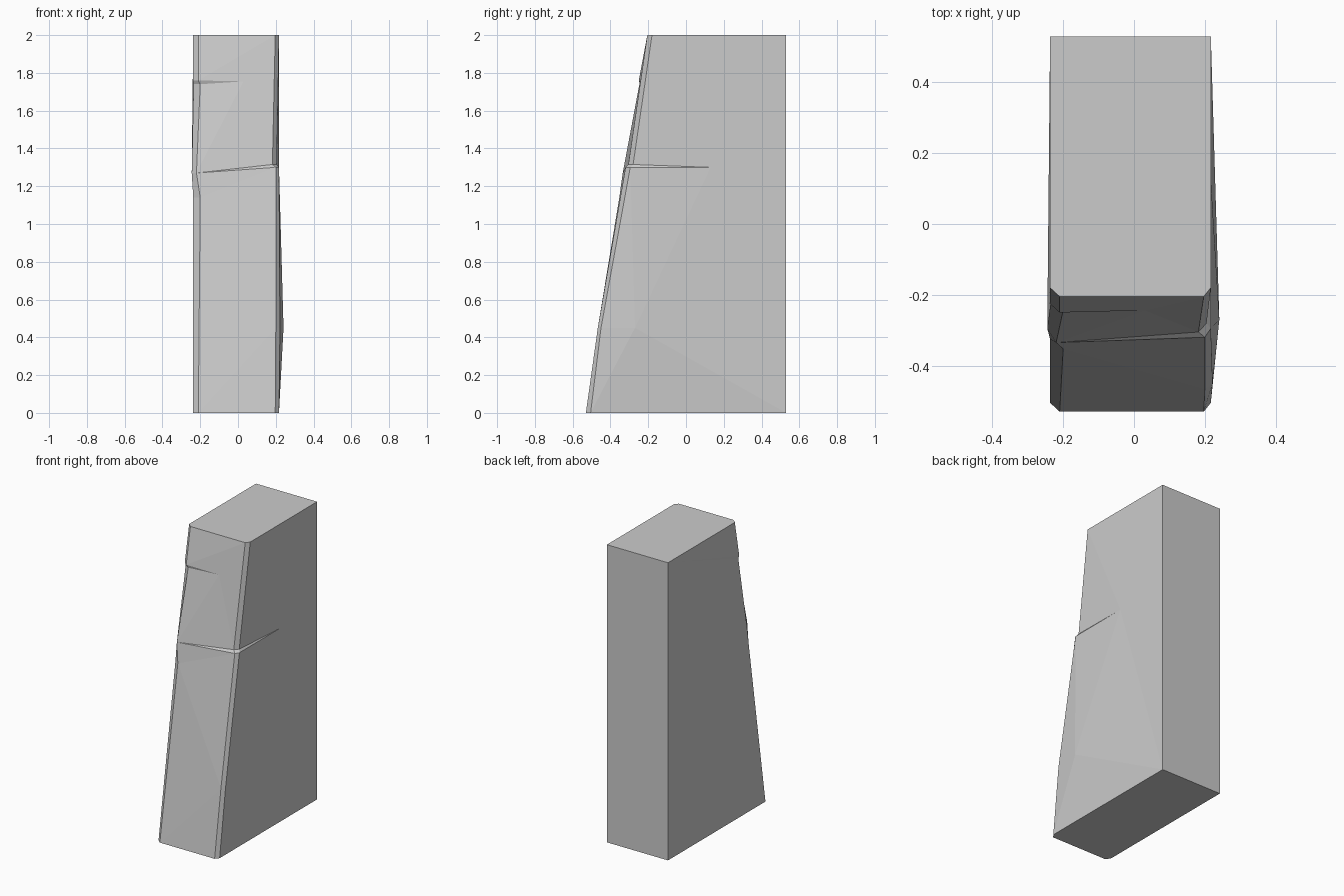
import bpy, bmesh

cube = bpy.data.objects.get("Cube")
if cube:
    bpy.data.objects.remove(cube, do_unlink=True)

stone = bpy.data.materials.new("grey_stone")
stone.use_nodes = True
colour = (0.6, 0.6, 0.6, 1)
stone.diffuse_color = colour
stone.node_tree.nodes["Principled BSDF"].inputs["Base Color"].default_value = colour

bm = bmesh.new()


def column(*points):
    return [bm.verts.new(p) for p in points]


# Worn front corners, each an outer and an inner edge, from bottom to top
left_out = column((-.237, -.505, 0), (-.237, -.325, 1.14), (-.245, -.295, 1.27),
                  (-.235, -.22, 1.74), (-.238, -.225, 1.76), (-.237, -.18, 2))
left_in = column((-.21, -.53, 0), (-.2, -.353, 1.14), (-.22, -.335, 1.27),
                 (-.2, -.243, 1.74), (-.21, -.25, 1.76), (-.21, -.205, 2))
right_in = column((.197, -.53, 0), (.2, -.467, .45), (.2, -.32, 1.30),
                  (.182, -.305, 1.315), (.197, -.205, 2))
right_out = column((.217, -.505, 0), (.222, -.45, .45), (.217, -.295, 1.30),
                   (.205, -.28, 1.315), (.217, -.18, 2))

# Square back corners
left_back = column((-.237, .53, 0), (-.237, .53, 2))
right_back = column((.217, .53, 0), (.217, .53, 2))

# Side bulge and the far ends of the two cracks
bulge, side_crack, front_crack = column((.241, -.27, .45), (.217, .13, 1.30), (.03, -.244, 1.755))


def face(*verts):
    bm.faces.new(verts)


# Chamfers
for a, b in ((left_out, left_in), (right_in, right_out)):
    for i in range(len(a) - 1):
        face(a[i], b[i], b[i + 1], a[i + 1])

# Front, stepped across the crack
L, R, M = left_in, right_in, front_crack
face(L[0], R[0], R[1])
face(L[0], R[1], L[1])
face(L[1], R[1], R[2])
face(L[1], R[2], L[2])
face(L[2], R[2], R[3])
face(L[2], R[3], M)
face(L[2], M, L[3])
face(L[3], M, L[4])
face(M, R[3], R[4])
face(L[4], M, R[4])
face(L[4], R[4], L[5])

# Right-hand side, swollen low down and split by the crack
S, C = right_out, side_crack
face(S[0], right_back[0], bulge)
for i in range(2):
    face(S[i], bulge, S[i + 1])
face(S[2], bulge, C)
face(bulge, right_back[0], C)
face(right_back[0], right_back[1], C)
face(S[2], C, S[3])
face(S[3], C, S[4])
face(C, right_back[1], S[4])

# Left-hand side as a fan
face(left_back[0], left_out[0], left_back[1])
for i in range(len(left_out) - 1):
    face(left_out[i], left_out[i + 1], left_back[1])

# Back, bottom and top
face(right_back[0], left_back[0], left_back[1], right_back[1])
for i, j in ((0, 0), (-1, 1)):
    face(left_back[j], left_out[i], left_in[i], right_in[i], right_out[i], right_back[j])

bmesh.ops.recalc_face_normals(bm, faces=bm.faces)
mesh = bpy.data.meshes.new("stone_block")
bm.to_mesh(mesh)
bm.free()
mesh.materials.append(stone)
block = bpy.data.objects.new("stone_block", mesh)
bpy.context.collection.objects.link(block)
